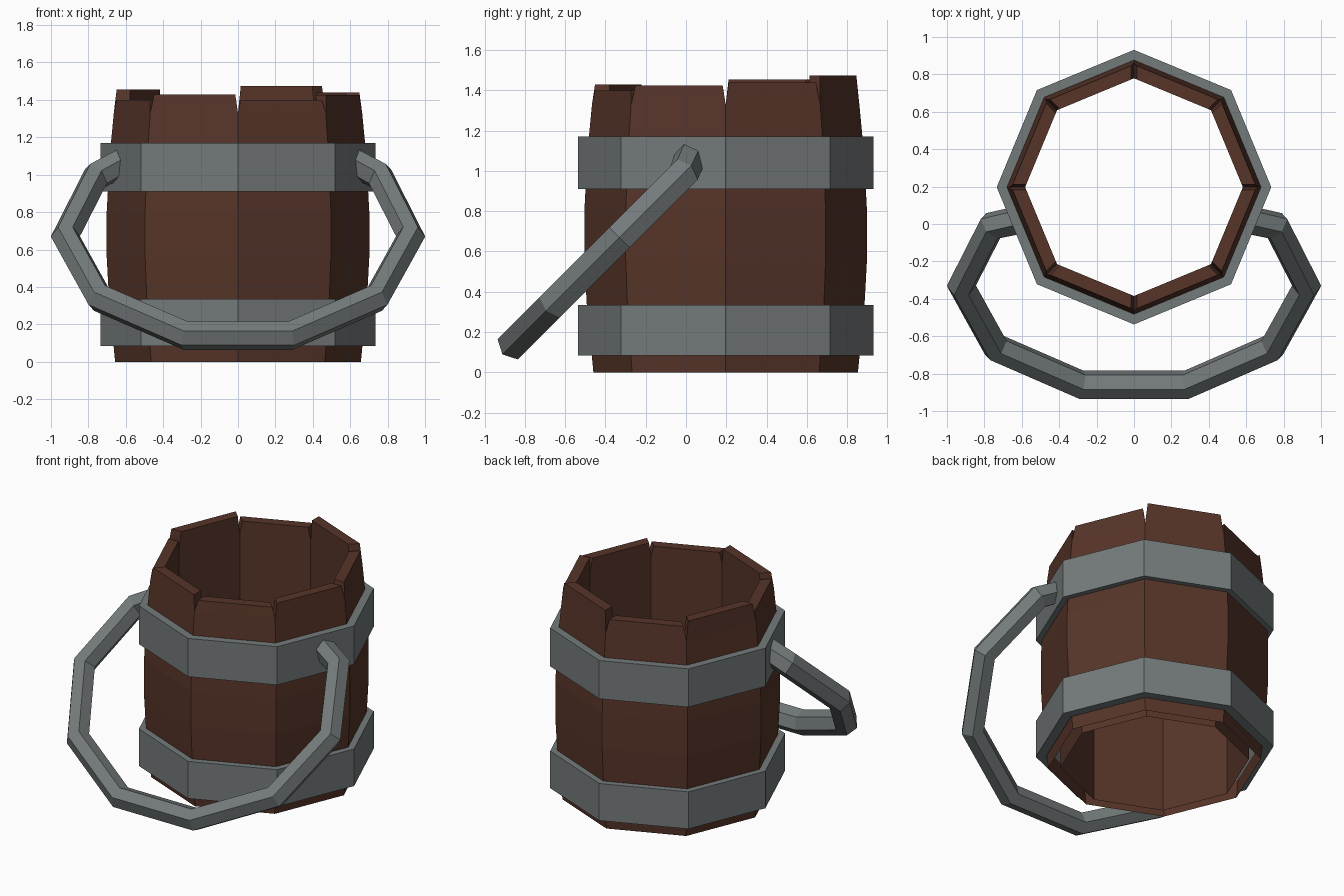
import bpy, bmesh
from math import sin, cos, radians, pi
from mathutils import Vector

if "Cube" in bpy.data.objects:
    bpy.data.objects.remove(bpy.data.objects["Cube"])

CY = 0.197  # barrel axis sits behind the origin


def material(name, rgb):
    m = bpy.data.materials.new(name)
    m.diffuse_color = (*rgb, 1)
    m.use_nodes = True
    m.node_tree.nodes["Principled BSDF"].inputs["Base Color"].default_value = m.diffuse_color
    return m


wood = material("wood", (0.095, 0.035, 0.022))
iron = material("iron", (0.175, 0.195, 0.198))


def loft(name, rings, mat, closed=False, shell=False):
    """Skin rings of points. closed: loop the rings instead of capping.
    shell: open foot, and no side faces except in the last (top) span."""
    bm = bmesh.new()
    rows = [[bm.verts.new(p) for p in r] for r in rings]
    n = len(rows[0])
    pairs = list(zip(rows, rows[1:])) + ([(rows[-1], rows[0])] if closed else [])
    for a, b in pairs:
        for i in range(n):
            if shell and i % 2 and b is not rows[-1]:
                continue
            j = (i + 1) % n
            bm.faces.new((a[i], a[j], b[j], b[i]))
    if not closed:
        bm.faces.new(rows[-1])
        if not shell:
            bm.faces.new(rows[0])
    bmesh.ops.recalc_face_normals(bm, faces=bm.faces)
    me = bpy.data.meshes.new(name)
    bm.to_mesh(me)
    bm.free()
    me.materials.append(mat)
    ob = bpy.data.objects.new(name, me)
    bpy.context.collection.objects.link(ob)
    return ob


def polar(r, deg, z):
    a = radians(deg)
    return Vector((r * cos(a), CY + r * sin(a), z))


# Staves: bulging outside, straight inside (z, outer radius), uneven tops
INNER = 0.582
profile = [(0, 0.657), (0.34, 0.69), (0.56, 0.702), (0.80, 0.702),
           (1.10, 0.686), (1.33, 0.664)]
tops = [1.44, 1.475, 1.42, 1.455, 1.40, 1.43, 1.40, 1.425]
for k, top in enumerate(tops):
    rings = []
    for z, ro in profile + [(top, 0.655)]:
        a, b = k * 45, k * 45 + 45
        ring = [polar(ro, a, z), polar(ro, b, z),
                polar(INNER, b, z), polar(INNER, a, z)]
        if z == top:  # narrowed top leaves a notch between neighbours
            side = (ring[1] - ring[0]).normalized() * 0.016
            ring = [ring[0] + side, ring[1] - side, ring[2] - side, ring[3] + side]
        rings.append(ring)
    loft(f"stave_{k + 1}", rings, wood, shell=True)

# Iron hoops
for name, z0, z1 in (("lower_hoop", 0.083, 0.335), ("upper_hoop", 0.91, 1.17)):
    section = [(0.734, z0), (0.734, z1), (0.67, z1), (0.67, z0)]
    loft(name, [[polar(r, k * 45, z) for r, z in section] for k in range(8)],
         iron, closed=True)

# Handle: mitred hexagonal bar in a plane tilted 45 degrees, ends turned inward
half = [(0.76, 0.99), (0.923, 0.67), (0.74, 0.34), (0.28, 0.14)]
path = [Vector((0.62, 0.02, 1.065))] + [Vector((x, z - 1.0, z)) for x, z in half]
path += [Vector((-p.x, p.y, p.z)) for p in reversed(path)]
normal = Vector((0, -1, 1)).normalized()
rings = []
for i, p in enumerate(path):
    d0 = (p - path[max(i - 1, 0)]).normalized()
    d1 = (path[min(i + 1, len(path) - 1)] - p).normalized()
    t = (d0 + d1).normalized()
    miter = 1 / max(t.dot(d0), t.dot(d1))
    side = t.cross(normal).normalized() * miter
    rings.append([p + 0.073 * (side * cos(k * pi / 3) + normal * 1.12 * sin(k * pi / 3))
                  for k in range(6)])
loft("handle", rings, iron)
